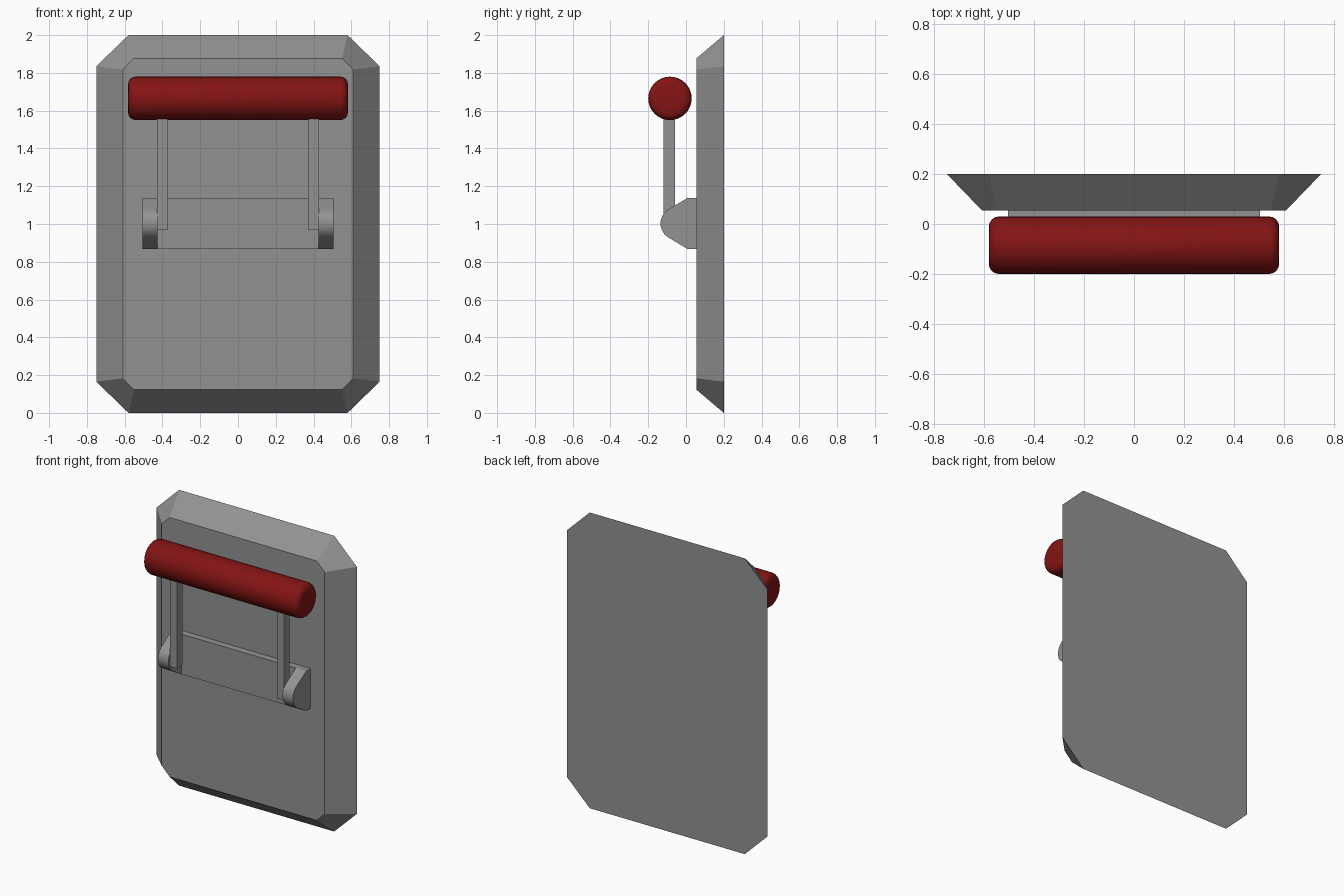
import bpy, bmesh, math

if "Cube" in bpy.data.objects:
    bpy.data.objects.remove(bpy.data.objects["Cube"])


def material(name, colour):
    m = bpy.data.materials.new(name)
    m.diffuse_color = (*colour, 1)
    m.use_nodes = True
    m.node_tree.nodes["Principled BSDF"].inputs["Base Color"].default_value = m.diffuse_color
    return m


GREY = material("metal grey", (0.29, 0.29, 0.29))
RED = material("dark red", (0.23, 0.007, 0.007))


def loft(name, loop_a, loop_b, mat, smooth=False):
    """Solid between two matching outlines, capped at both ends."""
    bm = bmesh.new()
    a = [bm.verts.new(p) for p in loop_a]
    b = [bm.verts.new(p) for p in loop_b]
    n = len(a)
    bm.faces.new(a)
    bm.faces.new(b[::-1])
    for i in range(n):
        bm.faces.new((a[i], b[i], b[(i + 1) % n], a[(i + 1) % n]))
    bmesh.ops.recalc_face_normals(bm, faces=bm.faces)
    me = bpy.data.meshes.new(name)
    bm.to_mesh(me)
    bm.free()
    me.materials.append(mat)
    ob = bpy.data.objects.new(name, me)
    bpy.context.collection.objects.link(ob)
    if smooth:
        shade(ob)
    return ob


def shade(ob):
    bpy.ops.object.select_all(action='DESELECT')
    ob.select_set(True)
    bpy.context.view_layer.objects.active = ob
    bpy.ops.object.shade_smooth_by_angle(angle=math.radians(30))


def box(name, x0, x1, y0, y1, z0, z1, mat):
    ring = lambda z: [(x0, y0, z), (x1, y0, z), (x1, y1, z), (x0, y1, z)]
    return loft(name, ring(z0), ring(z1), mat)


def octagon(y, w, h, cx, cz):
    """Rectangle with clipped corners, centred on z = 1."""
    q = [(w, h - cz), (w - cx, h), (cx - w, h), (-w, h - cz),
         (-w, cz - h), (cx - w, -h), (w - cx, -h), (w, cz - h)]
    return [(x, y, 1 + z) for x, z in q]


# Chamfered back panel
loft("back_panel", octagon(0.2, 0.75, 1.0, 0.17, 0.165),
     octagon(0.055, 0.61, 0.877, 0.06, 0.06), GREY)

# Bracket base between the cheeks
box("bracket_base", -0.428, 0.428, 0.008, 0.06, 0.868, 1.138, GREY)

# Rounded cheek outline in the y-z plane
r, zc = 0.087, 1.003
cheek = [(0.06, 0.868), (0.008, 0.868)]
for i in range(13):
    t = math.radians(-59 + 118 * i / 12)
    cheek.append((-0.135 + r - r * math.cos(t), zc + r * math.sin(t)))
cheek += [(0.008, 1.138), (0.06, 1.138)]

# Cheeks and lever arms on both sides
for s, side in ((-1, "left"), (1, "right")):
    loft(side + "_cheek", [(s * 0.427, y, z) for y, z in cheek],
         [(s * 0.505, y, z) for y, z in cheek], GREY, True)
    xa, xb = sorted((s * 0.373, s * 0.428))
    box(side + "_arm", xa, xb, -0.118, -0.059, 0.968, 1.62, GREY)

# Handle grip with rounded ends
bpy.ops.mesh.primitive_cylinder_add(vertices=32, radius=0.115, depth=1.164,
                                    location=(0, -0.085, 1.665),
                                    rotation=(0, math.pi / 2, 0))
grip = bpy.context.object
grip.name = "handle_grip"
grip.data.materials.append(RED)
bm = bmesh.new()
bm.from_mesh(grip.data)
rims = [e for e in bm.edges if any(len(f.verts) > 4 for f in e.link_faces)]
bmesh.ops.bevel(bm, geom=rims, offset=0.04, segments=4, profile=0.5, affect='EDGES')
bm.to_mesh(grip.data)
bm.free()
shade(grip)
